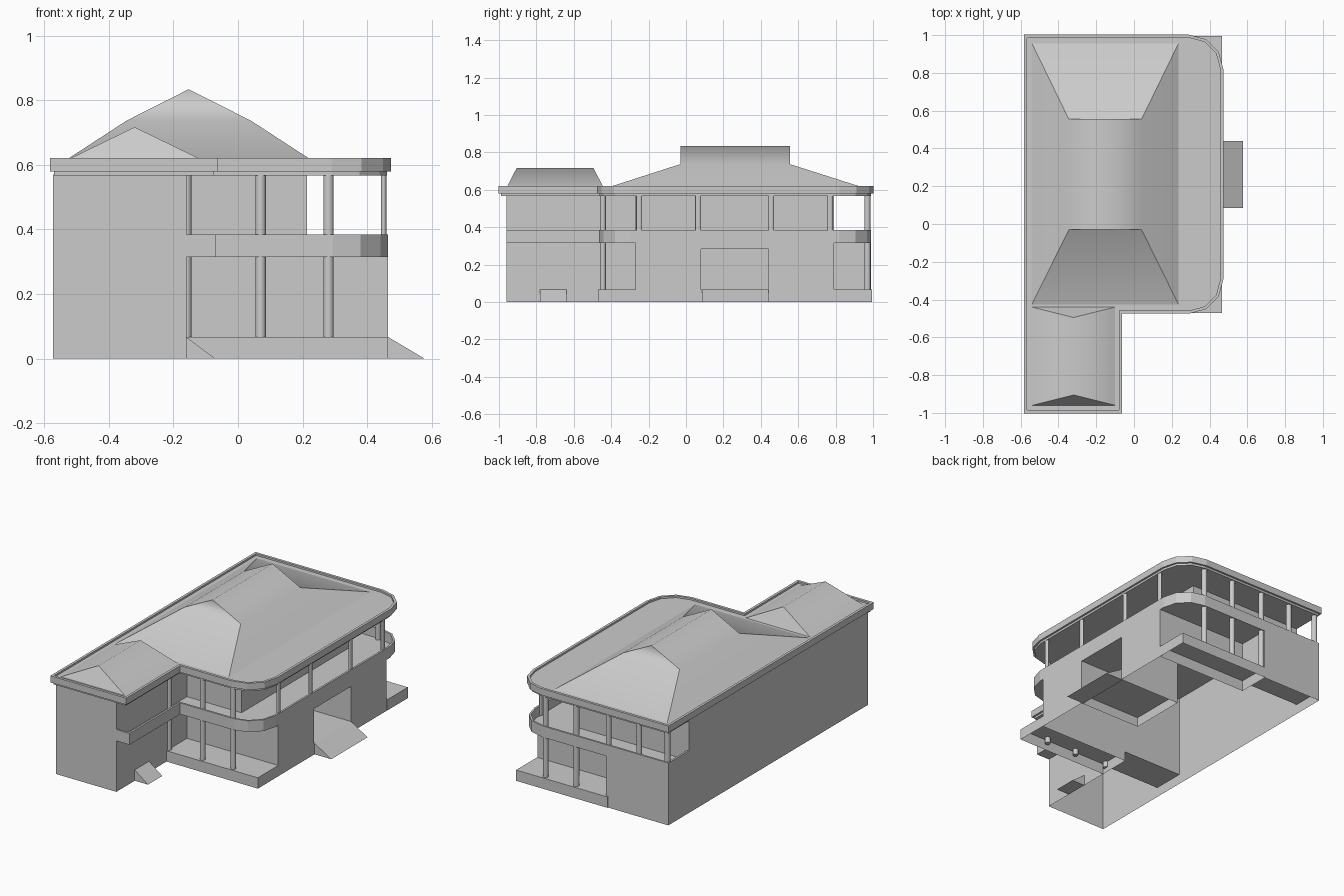
import bpy, bmesh, math

if "Cube" in bpy.data.objects:
    bpy.data.objects.remove(bpy.data.objects["Cube"])


def finish(name, bm):
    bmesh.ops.recalc_face_normals(bm, faces=bm.faces)
    me = bpy.data.meshes.new(name)
    bm.to_mesh(me)
    bm.free()
    ob = bpy.data.objects.new(name, me)
    bpy.context.collection.objects.link(ob)
    return ob


def skin(bm, layers):
    """Skin a stack of (outline, z) rings and return the rings."""
    rings = [[bm.verts.new((x, y, z)) for x, y in pts] for pts, z in layers]
    for a, b in zip(rings, rings[1:]):
        n = len(a)
        for i in range(n):
            bm.faces.new((a[i], a[(i + 1) % n], b[(i + 1) % n], b[i]))
    return rings


def stack(name, layers, bottom=True, top=True):
    bm = bmesh.new()
    rings = skin(bm, layers)
    if top:
        bm.faces.new(rings[-1])
    if bottom:
        bm.faces.new(rings[0][::-1])
    return finish(name, bm)


def rect(x0, x1, y0, y1):
    return [(x0, y0), (x1, y0), (x1, y1), (x0, y1)]


def box(name, x0, x1, y0, y1, z0, z1, bottom=True):
    r = rect(x0, x1, y0, y1)
    return stack(name, [(r, z0), (r, z1)], bottom)


def corner(cx, cy, r, start, n=3):
    return [(cx + r * math.cos(math.radians(start + 90 * i / n)),
             cy + r * math.sin(math.radians(start + 90 * i / n))) for i in range(n + 1)]


def rounded(x1, y0, y1, r):
    """Right-hand side of a plan with two rounded corners."""
    return corner(x1 - r, y0 + r, r, -90) + corner(x1 - r, y1 - r, r, 0)


def roof_plan(o):
    return ([(-0.57 - o, -0.99 - o), (-0.075 + o, -0.99 - o), (-0.075 + o, -0.463 - o)]
            + rounded(0.461 + o, -0.463 - o, 0.99 + o, 0.17 + o)
            + [(-0.57 - o, 0.99 + o)])


def balcony_plan(o):
    """Outer edge inset by o, inner edge along the upper walls."""
    return ([(-0.16, -0.96 + o), (-0.07 - o, -0.96 + o), (-0.07 - o, -0.465 + o)]
            + rounded(0.464 - o, -0.465 + o, 0.99 - o, 0.17 - o)
            + [(-0.572 + o, 0.99 - o), (-0.572 + o, 0.79), (0.213, 0.79), (0.213, -0.27), (-0.16, -0.27)])


def ramp(name, x0, x1, y0, y1, h):
    bm = bmesh.new()
    a, b = [[bm.verts.new(p) for p in ((x0, y, 0), (x1, y, 0), (x0, y, h))] for y in (y0, y1)]
    bm.faces.new(a)
    bm.faces.new(b)
    for i in range(3):
        j = (i + 1) % 3
        bm.faces.new((a[i], a[j], b[j], b[i]))
    return finish(name, bm)


def column(name, x, y, z0, z1, rx=0.016):
    pts = [(x + rx * math.cos(i * math.pi / 8), y + 0.016 * math.sin(i * math.pi / 8))
           for i in range(16)]
    ob = stack(name, [(pts, z0), (pts, z1)])
    for p in ob.data.polygons:
        p.use_smooth = len(p.vertices) == 4
    return ob


def roof(name, levels):
    """Smooth roof from shrinking rectangles ending in a ridge; hips stay sharp."""
    bm = bmesh.new()
    skin(bm, [(rect(*lv[:4]), lv[4]) for lv in levels])
    bmesh.ops.remove_doubles(bm, verts=bm.verts, dist=1e-4)
    for f in bm.faces:
        f.smooth = True
    for e in bm.edges:
        d = e.verts[1].co - e.verts[0].co
        e.smooth = abs(d.z) < 1e-4
    return finish(name, bm)


# Ground floor shell, open underneath, with a deep doorway recess on the right
ground = [(-0.572, -0.96), (-0.16, -0.96), (-0.16, -0.27), (0.464, -0.27), (0.464, 0.08),
          (0.04, 0.08), (0.04, 0.44), (0.464, 0.44), (0.464, 0.79), (-0.16, 0.79),
          (-0.16, 0.99), (-0.572, 0.99)]
stack("ground_floor_walls", [(ground, 0), (ground, 0.32)], False, False)
box("door_lintel", 0.04, 0.464, 0.08, 0.44, 0.283, 0.32)

# Upper floor shell, set back behind the balcony
upper = [(-0.572, -0.96), (-0.16, -0.96), (-0.16, -0.27), (0.213, -0.27), (0.213, 0.79), (-0.572, 0.79)]
stack("upper_floor_walls", [(upper, 0.32), (upper, 0.57)], False, False)

# Inner partition between the hall and the wing
box("wing_partition", -0.57, -0.16, -0.275, -0.27, 0.06, 0.567)

# Porch floors and ramps
box("front_porch_floor", -0.16, 0.465, -0.47, -0.27, 0, 0.067, False)
box("rear_porch_floor", -0.16, 0.465, 0.79, 0.995, 0, 0.067, False)
box("front_inner_floor", -0.57, -0.16, -0.47, -0.27, 0.06, 0.067)
box("rear_inner_floor", -0.57, -0.16, 0.79, 0.988, 0.06, 0.067)
box("entry_floor", 0.04, 0.465, 0.08, 0.44, 0.06, 0.067)
box("entry_sill", 0.455, 0.465, 0.08, 0.44, 0, 0.067)
ramp("main_ramp", 0.465, 0.578, 0.085, 0.44, 0.067)
ramp("wing_ramp", -0.16, -0.07, -0.78, -0.64, 0.067)

# Balcony: low floor behind a thin parapet
stack("balcony", [(balcony_plan(o), z) for o, z in
                  ((0, 0.315), (0, 0.385), (0.012, 0.385), (0.012, 0.325))])

# Columns
for i, x in enumerate((-0.16, 0.07, 0.28)):
    column(f"front_column_{i}", x, -0.445, 0.03, 0.57)
for i, x in enumerate((0.28, 0.07, -0.15, -0.36)):
    column(f"rear_column_{i}", x, 0.97, 0.04, 0.57)
column("rear_corner_column", -0.553, 0.97, 0.32, 0.57)
for i, y in enumerate((-0.25, 0.065, 0.455, 0.77)):
    column(f"side_column_{i}", 0.451, y, 0.32, 0.57, 0.009)

# Roof slab with stepped fascia and raised rim
stack("roof_slab", [(roof_plan(o), z) for o, z in
                    ((0, 0.567), (0, 0.58), (0.012, 0.58), (0.012, 0.621), (-0.004, 0.621), (-0.004, 0.61))])

# Main roof with hipped skirt and gabled crown, and the wing roof
roof("main_roof", [(-0.54, 0.235, -0.425, 0.955, 0.61),
                   (-0.345, 0.04, -0.03, 0.555, 0.737),
                   (-0.153, -0.153, -0.03, 0.555, 0.834)])
roof("wing_roof", [(-0.54, -0.10, -0.96, -0.44, 0.61),
                   (-0.32, -0.32, -0.905, -0.495, 0.717)])
